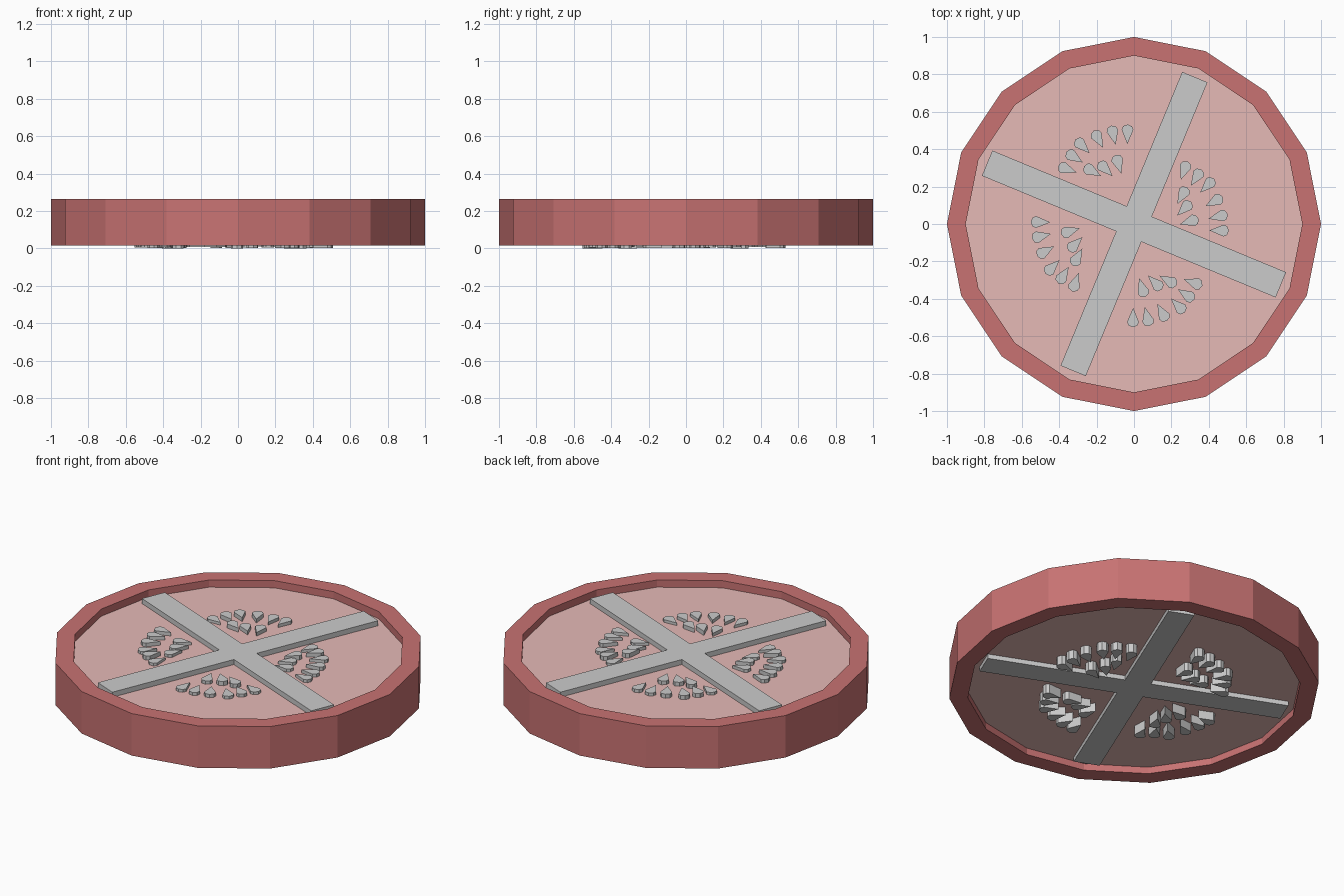
import bpy, bmesh, random
from math import pi, cos, sin, atan2
from mathutils import Matrix, Vector

if "Cube" in bpy.data.objects:
    bpy.data.objects.remove(bpy.data.objects["Cube"])

random.seed(4)
SIDES = 16


def material(name, color):
    m = bpy.data.materials.new(name)
    m.diffuse_color = color
    m.use_nodes = True
    m.node_tree.nodes["Principled BSDF"].inputs["Base Color"].default_value = m.diffuse_color
    return m


def finish(name, bm, mat=None):
    bmesh.ops.recalc_face_normals(bm, faces=bm.faces)
    me = bpy.data.meshes.new(name)
    bm.to_mesh(me)
    bm.free()
    ob = bpy.data.objects.new(name, me)
    bpy.context.collection.objects.link(ob)
    if mat:
        me.materials.append(mat)
    return ob


def prism(bm, outline, z0, z1):
    """Extrude a flat outline from z0 to z1."""
    low = [bm.verts.new((x, y, z0)) for x, y in outline]
    high = [bm.verts.new((x, y, z1)) for x, y in outline]
    bm.faces.new(low)
    bm.faces.new(high)
    n = len(outline)
    for i in range(n):
        j = (i + 1) % n
        bm.faces.new((low[i], low[j], high[j], high[i]))


def polygon(radius):
    return [(radius * cos(2 * pi * i / SIDES), radius * sin(2 * pi * i / SIDES))
            for i in range(SIDES)]


# Skin: square profile swept around the slice
bm = bmesh.new()
profile = [(1, .015), (1, .265), (.9, .265), (.9, .015)]
loops = [[bm.verts.new((x, y, z)) for x, y in polygon(r)] for r, z in profile]
for k in range(4):
    a, b = loops[k], loops[(k + 1) % 4]
    for i in range(SIDES):
        j = (i + 1) % SIDES
        bm.faces.new((a[i], a[j], b[j], b[i]))
finish("skin_ring", bm, material("skin", (.58, .17, .17, 1)))

# Flesh: recessed disc on both sides
bm = bmesh.new()
prism(bm, polygon(.9), .055, .222)
finish("flesh_disc", bm, material("flesh", (.79, .49, .47, 1)))

# Core: four-armed cross
bm = bmesh.new()
w, l = .073, .85
cross = []
for k in range(4):
    r = Matrix.Rotation(k * pi / 2 - pi / 8, 2)
    cross += [tuple(r @ Vector(p)) for p in ((l, -w), (l, w), (w, w))]
prism(bm, cross, .028, .252)
finish("core_cross", bm)

# Seeds: teardrops, tips turned towards the middle of each chamber
drop = [(.055, 0), (.0, .023), (-.025, .033), (-.045, .025), (-.055, 0),
        (-.045, -.025), (-.025, -.033), (0, -.023)]
spots = [(.316, -.313), (.278, -.377), (.235, -.436), (.15, -.473), (.07, -.495),
         (-.005, -.5), (.043, -.34), (.112, -.313), (.182, -.302)]
shifts = [(0, 0), (-.045, -.03), (-.04, -.02), (0, .005)]
bm = bmesh.new()
for k, shift in enumerate(shifts):
    turn = Matrix.Rotation(k * pi / 2, 2)
    for i, (x, y) in enumerate(spots):
        aim = Matrix.Rotation(atan2(-.2 - y, -x), 2)
        outline = [tuple(turn @ (aim @ Vector(p) * .95 + Vector((x, y))) + Vector(shift))
                   for p in drop]
        drift = 0 if i == 0 else random.uniform(0, .01)
        prism(bm, outline, drift, .238 + drift)
finish("seeds", bm)
